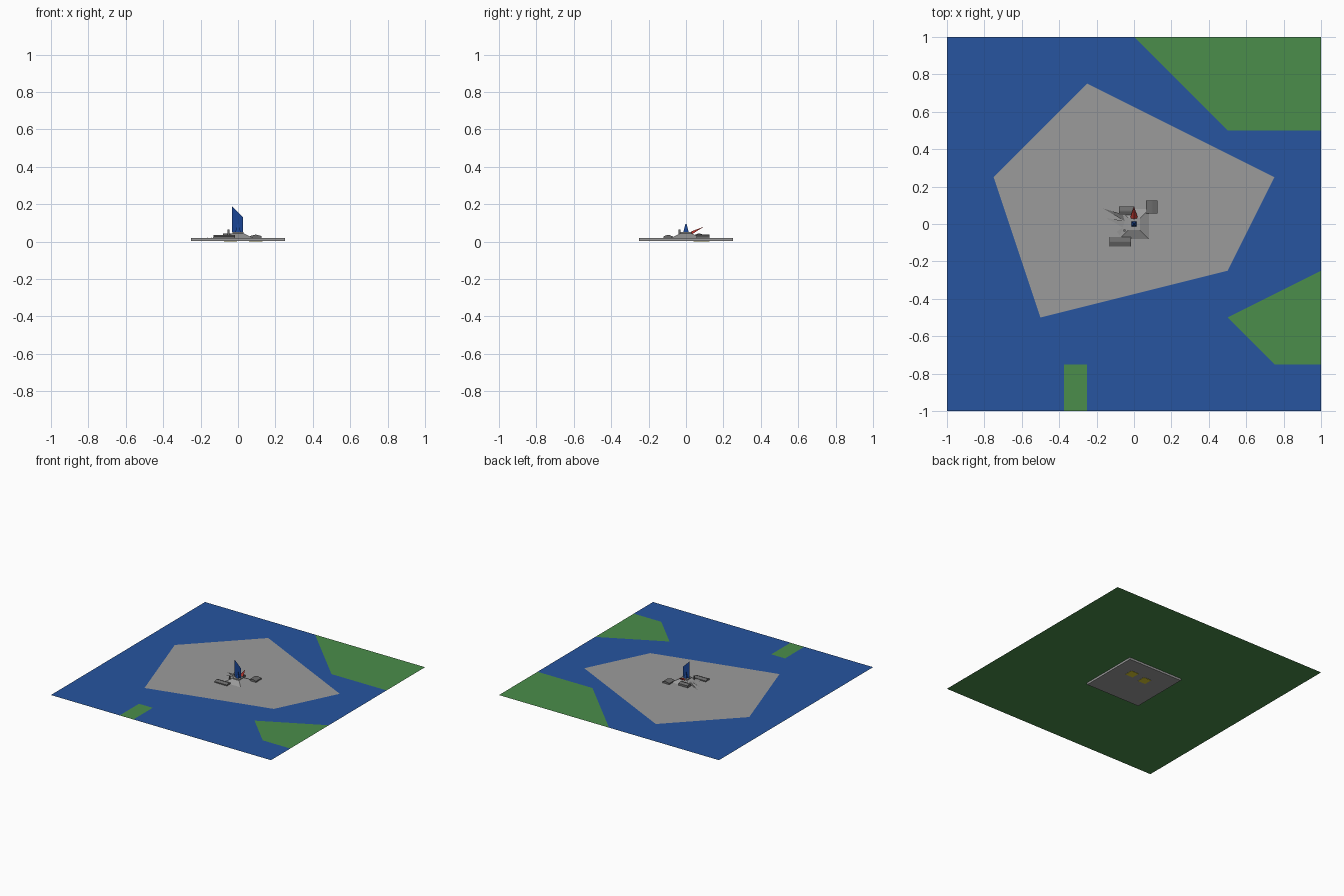
import bpy, bmesh, math
from mathutils import Matrix, Vector

if "Cube" in bpy.data.objects:
    bpy.data.objects.remove(bpy.data.objects["Cube"])


def material(name, rgb):
    m = bpy.data.materials.new(name)
    m.diffuse_color = (*rgb, 1)
    m.use_nodes = True
    m.node_tree.nodes["Principled BSDF"].inputs["Base Color"].default_value = m.diffuse_color
    return m


GREEN = material("grass", (0.07, 0.27, 0.07))
BLUE = material("water", (0.02, 0.09, 0.35))
NAVY = material("banner_blue", (0.01, 0.06, 0.3))
RED = material("red", (0.5, 0.04, 0.03))
YELLOW = material("yellow", (0.7, 0.6, 0.03))
GREY = material("stone", (0.33, 0.33, 0.33))
DARK = material("dark_stone", (0.15, 0.15, 0.15))
TOP = 0.02


def finish(name, bm, mat):
    me = bpy.data.meshes.new(name)
    bm.to_mesh(me)
    bm.free()
    ob = bpy.data.objects.new(name, me)
    bpy.context.collection.objects.link(ob)
    me.materials.append(mat)
    return ob


def sheet(name, points, mat):
    bm = bmesh.new()
    bm.faces.new([bm.verts.new(p) for p in points])
    return finish(name, bm, mat)


def ground(name, points, z, mat):
    return sheet(name, [(x, y, z) for x, y in points], mat)


def frustum(name, x, y, z0, z1, base, top, mat, angle=0):
    """Box whose top may be smaller than its base (half sizes)."""
    bm = bmesh.new()
    bmesh.ops.create_cube(bm, size=2)
    for v in bm.verts:
        s, z = (top, z1) if v.co.z > 0 else (base, z0)
        v.co = Vector((v.co.x * s[0], v.co.y * s[1], z))
    bmesh.ops.transform(bm, verts=bm.verts,
                        matrix=Matrix.Translation((x, y, 0)) @ Matrix.Rotation(math.radians(angle), 4, 'Z'))
    return finish(name, bm, mat)


def box(name, x0, x1, y0, y1, z0, z1, mat):
    s = ((x1 - x0) / 2, (y1 - y0) / 2)
    return frustum(name, (x0 + x1) / 2, (y0 + y1) / 2, z0, z1, s, s, mat)


# layered ground: grass, water with bays, stone island
ground("grass", [(-1, -1), (1, -1), (1, 1), (-1, 1)], TOP - 0.001, GREEN)
ground("water", [(-1, -1), (-.375, -1), (-.375, -.75), (-.25, -.75), (-.25, -1), (1, -1),
                 (1, -.75), (.75, -.75), (.5, -.5), (1, -.25), (1, .5), (.5, .5), (0, 1), (-1, 1)],
       TOP - 0.0005, BLUE)
ground("island", [(-.5, -.5), (.5, -.25), (.75, .25), (-.25, .75), (-.75, .25)], TOP, GREY)

# slab under the island with yellow pads
box("slab", -.25, .25, -.25, .25, 0.002, TOP - 0.0012, GREY)
for i, (x, y) in enumerate([(.095, .09), (-.04, .075)]):
    box(f"pad_{i}", x - .035, x + .035, y - .035, y + .035, 0, 0.002, YELLOW)

# stepped central mound
frustum("mound", 0, 0, TOP, 0.043, (.08, .08), (.033, .033), GREY)
box("platform", -.03, .03, -.03, .03, 0.043, 0.05, GREY)
frustum("spire", 0, 0, 0.05, 0.095, (.014, .014), (.003, .003), NAVY)

# thin slanted banner
sheet("banner", [(-.033, 0, .05), (.028, 0, .05), (.028, 0, .13), (-.033, 0, .19)], NAVY)

# red wedge leaning to the back
bm = bmesh.new()
base = [bm.verts.new(p) for p in [(-.022, .028, .036), (.022, .028, .036), (0, .028, .054)]]
tip = bm.verts.new((0, .095, .08))
bm.faces.new(base)
for i in range(3):
    bm.faces.new((base[i], tip, base[(i + 1) % 3]))
bmesh.ops.recalc_face_normals(bm, faces=bm.faces)
finish("red_wedge", bm, RED)


# huts with ridge roofs
def hut(name, x0, x1, y0, y1, eave, ridge, along_x):
    box(name + "_walls", x0, x1, y0, y1, TOP, eave, DARK)
    s = ((x1 - x0) / 2, (y1 - y0) / 2)
    t = (s[0], s[1] * .1) if along_x else (s[0] * .1, s[1])
    frustum(name + "_roof", (x0 + x1) / 2, (y0 + y1) / 2, eave, ridge, s, t, DARK)


hut("back_right_hut", .065, .125, .055, .125, .03, .037, False)
hut("back_hut", -.08, .003, .047, .093, .036, .044, True)
hut("front_hut", -.13, -.017, -.12, -.07, .028, .036, True)

# sloping spurs on the left and a thin post
sheet("left_spur_back", [(-.165, .083, TOP), (-.06, .052, .036), (-.05, .015, .036)], DARK)
sheet("left_spur_front", [(-.145, .033, TOP + .001), (-.05, .015, .038), (-.075, -.065, TOP + .001)], GREY)
sheet("left_spur_side", [(-.115, -.055, TOP + .001), (-.14, .03, TOP + .001), (-.06, -.02, .032)], GREY)
box("post", -.055, -.045, -.04, -.03, TOP, .064, DARK)
